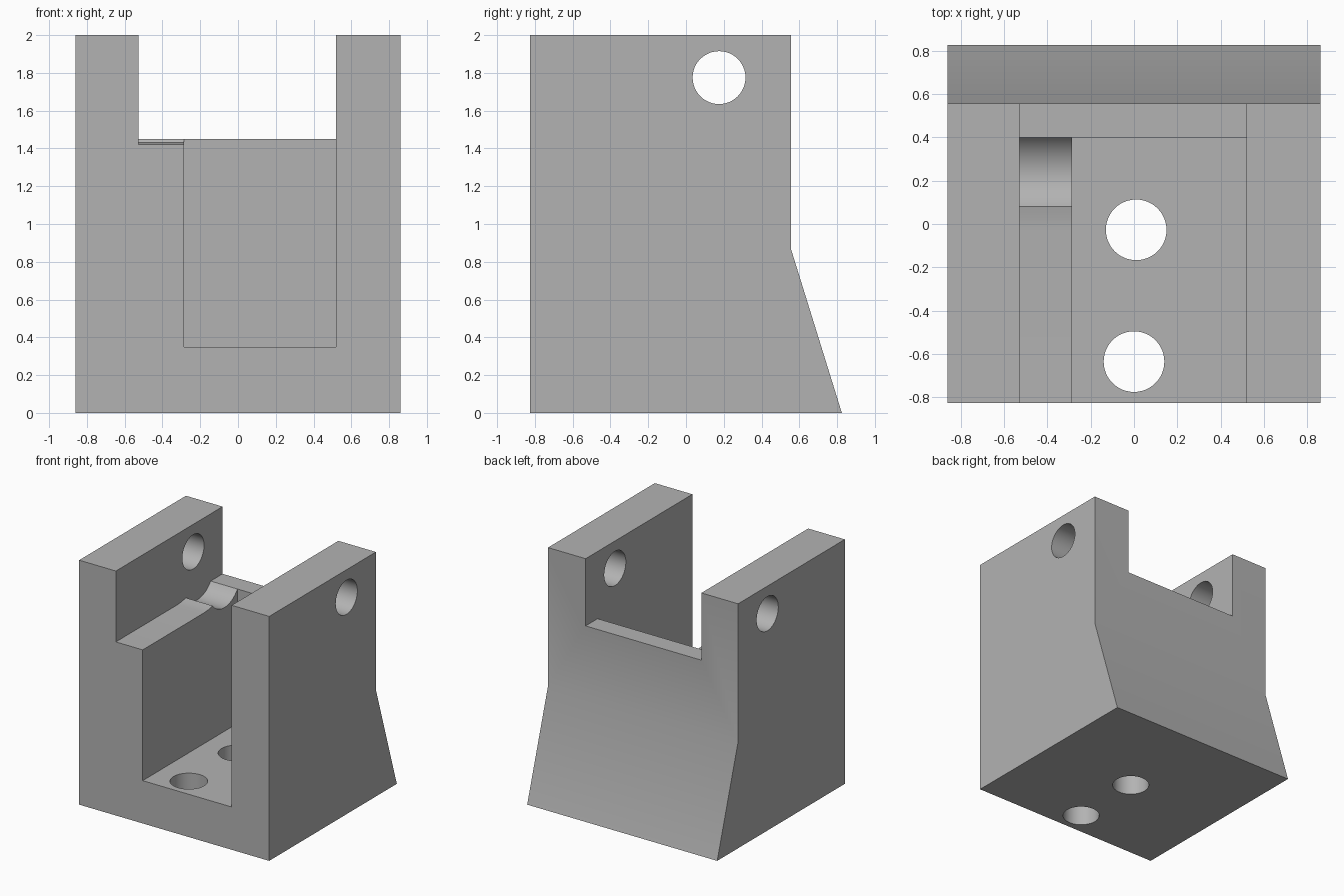
import bpy, bmesh, math
from mathutils import Matrix, Vector

cube = bpy.data.objects.get("Cube")
if cube:
    bpy.data.objects.remove(cube, do_unlink=True)

# Single grey material
grey = bpy.data.materials.new("plain grey")
grey.use_nodes = True
colour = (0.45, 0.45, 0.45, 1)
grey.diffuse_color = colour
grey.node_tree.nodes["Principled BSDF"].inputs["Base Color"].default_value = colour


def finish(name, bm):
    bmesh.ops.recalc_face_normals(bm, faces=bm.faces)
    mesh = bpy.data.meshes.new(name)
    bm.to_mesh(mesh)
    bm.free()
    mesh.materials.append(grey)
    obj = bpy.data.objects.new(name, mesh)
    bpy.context.collection.objects.link(obj)
    return obj


def extrude_x(name, profile, x0, x1):
    """Solid from a (y, z) profile stretched between two x positions."""
    bm = bmesh.new()
    face = bm.faces.new([bm.verts.new((x0, y, z)) for y, z in profile])
    new = bmesh.ops.extrude_face_region(bm, geom=[face])["geom"]
    moved = [v for v in new if isinstance(v, bmesh.types.BMVert)]
    bmesh.ops.translate(bm, verts=moved, vec=(x1 - x0, 0, 0))
    return finish(name, bm)


def block(name, x0, x1, y0, y1, z0, z1):
    return extrude_x(name, [(y0, z0), (y1, z0), (y1, z1), (y0, z1)], x0, x1)


def drill(name, centre, axis, length, radius=0.14):
    turn = Vector((0, 0, 1)).rotation_difference(Vector(axis)).to_matrix().to_4x4()
    bm = bmesh.new()
    bmesh.ops.create_cone(bm, cap_ends=True, segments=48, radius1=radius, radius2=radius,
                          depth=length, matrix=Matrix.Translation(centre) @ turn)
    return finish(name, bm)


# Body with a sloping lower back
body = extrude_x("bracket_body", [(-0.825, 0), (0.825, 0), (0.555, 0.87),
                                  (0.555, 2), (-0.825, 2)], -0.86, 0.86)

# Ledge relief: flat shelf, gentle rise, then a round scoop up to the back wall
relief = [(-1, 1.42), (-0.03, 1.42), (0.03, 1.425), (0.08, 1.435)]
chord, sag, steps = 0.32, 0.08, 16
radius = (chord ** 2 / 4 + sag ** 2) / (2 * sag)
half = math.asin(chord / 2 / radius)
for i in range(1, steps + 1):
    a = -half + 2 * half * i / steps
    rise = 0.015 * i / steps
    relief.append((0.24 + radius * math.sin(a),
                   1.435 - sag + radius * (1 - math.cos(a)) + rise))
relief += [(0.4, 1.6), (-1, 1.6)]

cutters = [
    block("slot_cutter", -0.528, 0.52, -1, 1, 1.45, 2.2),
    block("cavity_cutter", -0.285, 0.52, -1, 0.4, 0.35, 1.6),
    extrude_x("ledge_cutter", relief, -0.528, -0.27),
    drill("pin_hole_cutter", (0, 0.175, 1.775), (1, 0, 0), 3),
    drill("rear_floor_hole_cutter", (0.01, -0.027, 0.2), (0, 0, 1), 1),
    drill("front_floor_hole_cutter", (0, -0.635, 0.2), (0, 0, 1), 1),
]

# Cut everything from the body and bake the result
bpy.context.view_layer.objects.active = body
for cutter in cutters:
    mod = body.modifiers.new(cutter.name, 'BOOLEAN')
    mod.operation = 'DIFFERENCE'
    mod.solver = 'EXACT'
    mod.object = cutter
    bpy.ops.object.modifier_apply(modifier=mod.name)
for cutter in cutters:
    bpy.data.objects.remove(cutter, do_unlink=True)

# Smooth the holes and scoop, keep the edges crisp
bpy.ops.object.select_all(action='DESELECT')
body.select_set(True)
bpy.ops.object.shade_smooth_by_angle(angle=math.radians(20))
